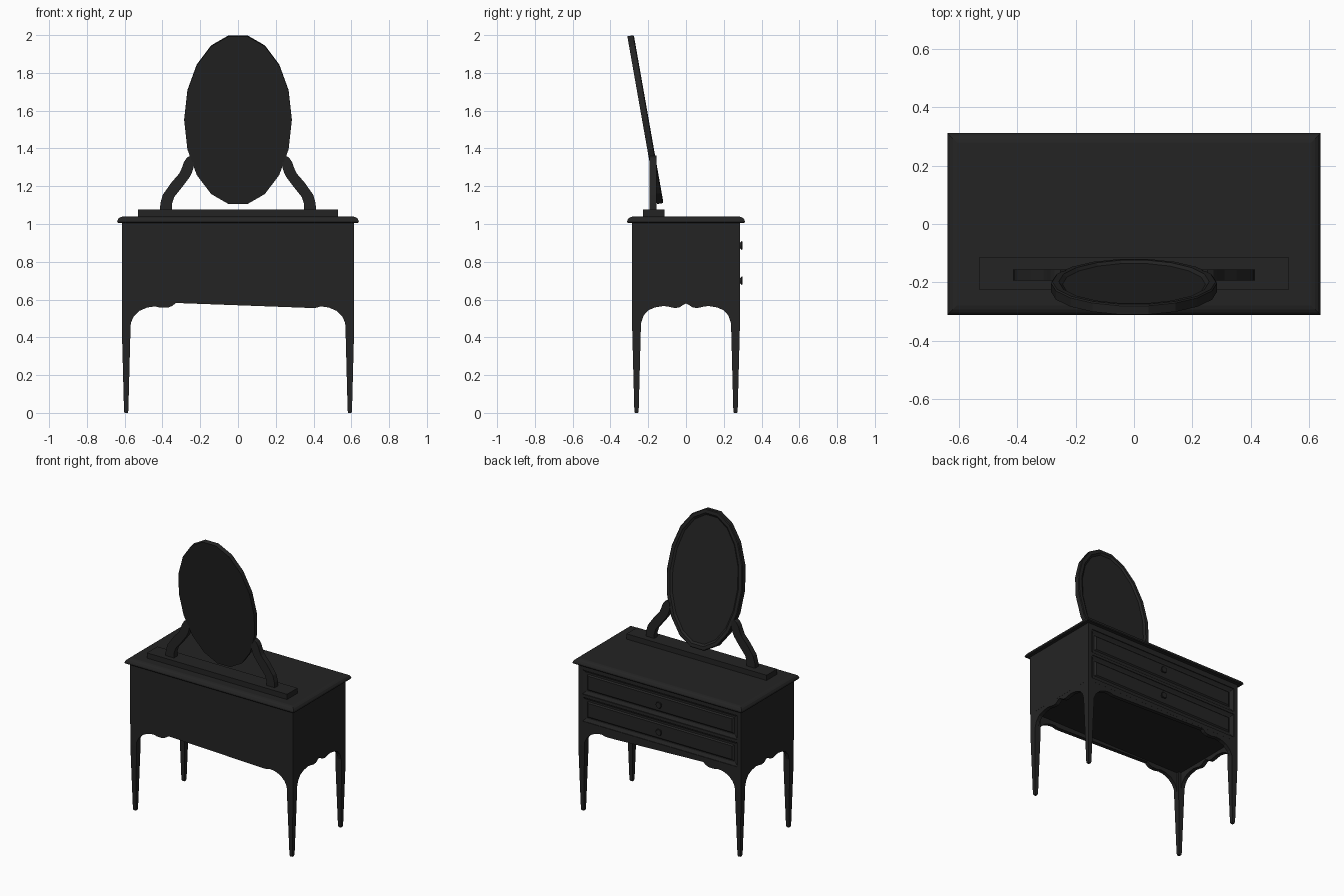
import bpy, bmesh, math
from mathutils import Matrix

if "Cube" in bpy.data.objects:
    bpy.data.objects.remove(bpy.data.objects["Cube"])

wood = bpy.data.materials.new("dark_wood")
wood.diffuse_color = (0.0175, 0.0175, 0.0175, 1)
wood.use_nodes = True
wood.node_tree.nodes["Principled BSDF"].inputs["Base Color"].default_value = wood.diffuse_color


def finish(name, bm):
    bmesh.ops.recalc_face_normals(bm, faces=bm.faces)
    me = bpy.data.meshes.new(name)
    bm.to_mesh(me)
    bm.free()
    me.materials.append(wood)
    ob = bpy.data.objects.new(name, me)
    bpy.context.collection.objects.link(ob)
    return ob


def loft(name, rings):
    """Skin a stack of equal-length point rings and cap both ends."""
    bm = bmesh.new()
    vs = [[bm.verts.new(p) for p in ring] for ring in rings]
    n = len(rings[0])
    for a, b in zip(vs, vs[1:]):
        for i in range(n):
            j = (i + 1) % n
            bm.faces.new((a[i], a[j], b[j], b[i]))
    bm.faces.new(vs[0])
    bm.faces.new(vs[-1])
    return finish(name, bm)


def rect(x0, x1, y0, y1, z):
    return [(x0, y0, z), (x1, y0, z), (x1, y1, z), (x0, y1, z)]


def box(name, x0, x1, y0, y1, z0, z1):
    return loft(name, [rect(x0, x1, y0, y1, z0), rect(x0, x1, y0, y1, z1)])


def slab(name, outline, axis, d0, d1):
    """Extrude an outline of (u, z) points along x or y."""
    def ring(d):
        return [(u, d, z) if axis == 'y' else (d, u, z) for u, z in outline]
    return loft(name, [ring(d0), ring(d1)])


# Cabinet carcass, with rails framing the drawers on the +y side
box("cabinet_body", -0.615, 0.615, -0.286, 0.268, 0.59, 1.01)
for name, z0, z1 in (("lower_rail", 0.59, 0.617), ("middle_rail", 0.783, 0.802),
                     ("upper_rail", 0.97, 1.01)):
    box(name, -0.615, 0.615, 0.268, 0.285, z0, z1)
for s in (-1, 1):
    xs = sorted((s * 0.585, s * 0.615))
    box("drawer_stile", xs[0], xs[1], 0.268, 0.285, 0.59, 1.01)

# Drawer fronts with sloped borders, and flared knobs
for zc in (0.70, 0.886):
    rings = []
    for hx, hz, y in ((0.585, 0.083, 0.26), (0.585, 0.083, 0.281), (0.565, 0.064, 0.271),
                      (0.555, 0.054, 0.271), (0.545, 0.046, 0.279)):
        rings.append([(-hx, y, zc - hz), (hx, y, zc - hz), (hx, y, zc + hz), (-hx, y, zc + hz)])
    loft("drawer_front", rings)
    loft("drawer_knob", [[(r * math.cos(math.tau * i / 8), y, zc + r * math.sin(math.tau * i / 8))
                          for i in range(8)]
                         for y, r in ((0.27, 0.012), (0.284, 0.012), (0.295, 0.023), (0.30, 0.02))])

# Table top with a rounded-over edge
loft("table_top", [rect(-0.64 + d, 0.64 - d, -0.312 + d, 0.312 - d, z) for d, z in
                   ((0.004, 1.006), (0, 1.011), (0.002, 1.02), (0.009, 1.031),
                    (0.019, 1.037), (0.032, 1.04))])

# Tapered legs
for sx in (-1, 1):
    for sy in (-1, 1):
        cx, cy = sx * 0.592, sy * 0.262
        loft("leg", [rect(cx - h, cx + h, cy - h, cy + h, z) for z, h in
                     ((0, 0.009), (0.012, 0.0115), (0.2, 0.0165), (0.45, 0.023), (0.595, 0.023))])

# Scalloped aprons on the long sides
arch = [(0.57, 0.44), (0.567, 0.478), (0.552, 0.51), (0.52, 0.541), (0.48, 0.558), (0.44, 0.564)]
long_edge = [(-x, z) for x, z in arch]
long_edge += [(-0.41, 0.557), (-0.37, 0.557), (-0.345, 0.568), (-0.33, 0.582),
              (0.37, 0.556), (0.41, 0.556)]
long_edge += arch[::-1] + [(0.6, 0.44), (0.6, 0.6), (-0.6, 0.6), (-0.6, 0.44)]
for s in (-1, 1):
    slab("long_apron", long_edge, 'y', s * 0.258, s * 0.2845)

# Scalloped aprons on the short sides
half = [(0.24, 0.44), (0.238, 0.475), (0.225, 0.515), (0.2, 0.543), (0.165, 0.558), (0.12, 0.566),
        (0.09, 0.562), (0.06, 0.555), (0.035, 0.558), (0.018, 0.57)]
short_edge = [(-y, z) for y, z in half] + [(0, 0.58)] + half[::-1]
short_edge += [(0.27, 0.44), (0.27, 0.6), (-0.27, 0.6), (-0.27, 0.44)]
for s in (-1, 1):
    slab("short_apron", short_edge, 'x', s * 0.588, s * 0.6145)

# Mirror stand: plinth and two curved arms
box("mirror_plinth", -0.53, 0.53, -0.227, -0.114, 1.035, 1.076)
outer = [(0.413, 1.07), (0.411, 1.11), (0.398, 1.155), (0.352, 1.22), (0.31, 1.268),
         (0.298, 1.295), (0.286, 1.328), (0.272, 1.35), (0.252, 1.362)]
inner = [(0.349, 1.07), (0.35, 1.105), (0.338, 1.143), (0.288, 1.205), (0.255, 1.25),
         (0.243, 1.275), (0.235, 1.3), (0.232, 1.325), (0.235, 1.35)]
for s in (-1, 1):
    loft("mirror_arm", [[(s * a, -0.193, za), (s * b, -0.193, zb),
                         (s * b, -0.156, zb), (s * a, -0.156, za)]
                        for (a, za), (b, zb) in zip(outer, inner)])


# Tilted oval mirror: faceted frame, bevelled lip and recessed glass
def oval(a, b, y):
    return [(a * math.cos(math.tau * i / 18), y, b * math.sin(math.tau * i / 18))
            for i in range(18)]


mirror = loft("oval_mirror", [oval(0.285, 0.458, -0.0175), oval(0.285, 0.458, 0.013),
                              oval(0.28, 0.453, 0.0175), oval(0.258, 0.431, 0.0175),
                              oval(0.245, 0.418, 0.008)])
mirror.data.transform(Matrix.Translation((0, -0.215, 1.5525)) @ Matrix.Rotation(math.radians(10), 4, 'X'))
